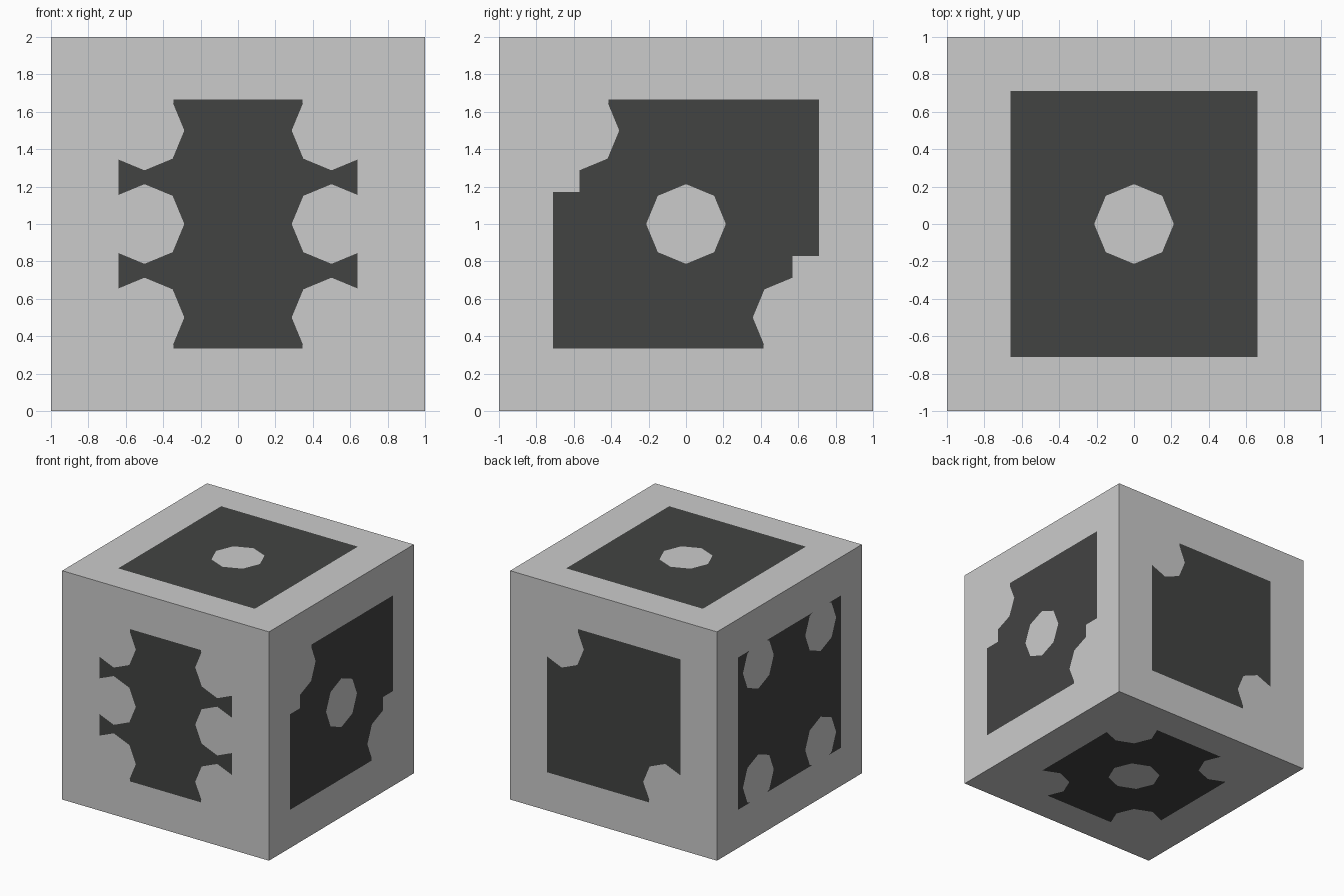
import bpy, bmesh, math
from mathutils import Matrix, Vector

if "Cube" in bpy.data.objects:
    bpy.data.objects.remove(bpy.data.objects["Cube"])

dark = bpy.data.materials.new("dark_panel")
dark.diffuse_color = (0.055, 0.057, 0.055, 1)
dark.use_nodes = True
dark.node_tree.nodes["Principled BSDF"].inputs["Base Color"].default_value = dark.diffuse_color
R = 0.213          # octagonal pip radius


def prism(name, pts, z0, z1):
    """Solid prism from a counter-clockwise 2D outline."""
    bm = bmesh.new()
    lo = [bm.verts.new((x, y, z0)) for x, y in pts]
    hi = [bm.verts.new((x, y, z1)) for x, y in pts]
    bm.faces.new(lo[::-1])
    bm.faces.new(hi)
    n = len(pts)
    for i in range(n):
        j = (i + 1) % n
        bm.faces.new((lo[i], lo[j], hi[j], hi[i]))
    me = bpy.data.meshes.new(name)
    bm.to_mesh(me)
    bm.free()
    ob = bpy.data.objects.new(name, me)
    bpy.context.collection.objects.link(ob)
    return ob


def rect(u0, u1, v0, v1):
    u0, u1 = sorted((u0, u1))
    v0, v1 = sorted((v0, v1))
    return [(u0, v0), (u1, v0), (u1, v1), (u0, v1)]


def octagon(u, v):
    return [(u + R * math.cos(i * math.pi / 4), v + R * math.sin(i * math.pi / 4)) for i in range(8)]


def panel(name, u, v, a, b, pips, trims=()):
    """Dark sheet on one cube face with its pips left open."""
    plate = prism("plate", rect(-a, a, -b, b), -0.1, 0.1)
    cutters = [prism("cutter", o, -0.3, 0.3)
               for o in [octagon(*p) for p in pips] + [rect(*t) for t in trims]]
    for c in cutters:
        c.hide_render = True
        m = plate.modifiers.new("cut", 'BOOLEAN')
        m.operation = 'DIFFERENCE'
        m.solver = 'EXACT'
        m.object = c
    dg = bpy.context.evaluated_depsgraph_get()
    dg.update()
    bm = bmesh.new()
    bm.from_mesh(plate.evaluated_get(dg).to_mesh())
    for o in cutters + [plate]:
        bpy.data.objects.remove(o, do_unlink=True)
    # keep only the outward sheet
    bm.normal_update()
    bmesh.ops.delete(bm, geom=[f for f in bm.faces if f.normal.z < 0.5], context='FACES')
    u, v = Vector(u), Vector(v)
    n = u.cross(v)
    rot = Matrix((u, v, n)).transposed()
    for w in bm.verts:
        w.co = rot @ Vector((w.co.x, w.co.y, 1.0)) + Vector((0, 0, 1))
    me = bpy.data.meshes.new(name)
    bm.to_mesh(me)
    bm.free()
    me.materials.clear()
    me.materials.append(dark)
    ob = bpy.data.objects.new(name, me)
    bpy.context.collection.objects.link(ob)


def corner_trim(pu, pv):
    su, sv = math.copysign(1, pu), math.copysign(1, pv)
    return (su * (abs(pu) - 0.155), su * 1.5, sv * 0.643, sv * 1.5)


# Cube body
bpy.ops.mesh.primitive_cube_add(size=1.998, location=(0, 0, 1))
body = bpy.context.object
body.name = "cube_body"
body.location.z = 1.0

X, Y, Z = (1, 0, 0), (0, 1, 0), (0, 0, 1)
NX, NY = (-1, 0, 0), (0, -1, 0)
four = [(s, t) for s in (-0.5, 0.5) for t in (-0.5, 0.5)]

# Six panels, one to six pips
panel("top_panel", X, Y, 0.66, 0.71, [(0, 0)])
two = [(-0.5, 0.5), (0.5, -0.5)]
panel("back_panel", NX, Z, 0.645, 0.665, two, [corner_trim(*p) for p in two])
three = [(-0.57, 0.5), (0.57, -0.5)]
panel("right_panel", Y, Z, 0.71, 0.665, three + [(0, 0)],
      [corner_trim(*p) for p in three] + [(-1.5, -0.57, 0.17, 1.5), (0.57, 1.5, -1.5, -0.17)])
panel("left_panel", NY, Z, 0.71, 0.665, [(u * 0.86, v) for u, v in four])
panel("bottom_panel", X, NY, 0.645, 0.71, [(u, v * 1.14) for u, v in four] + [(0, 0)])
panel("front_panel", X, Z, 0.64, 0.665, four + [(-0.5, 0), (0.5, 0)],
      [corner_trim(*p) for p in four])
